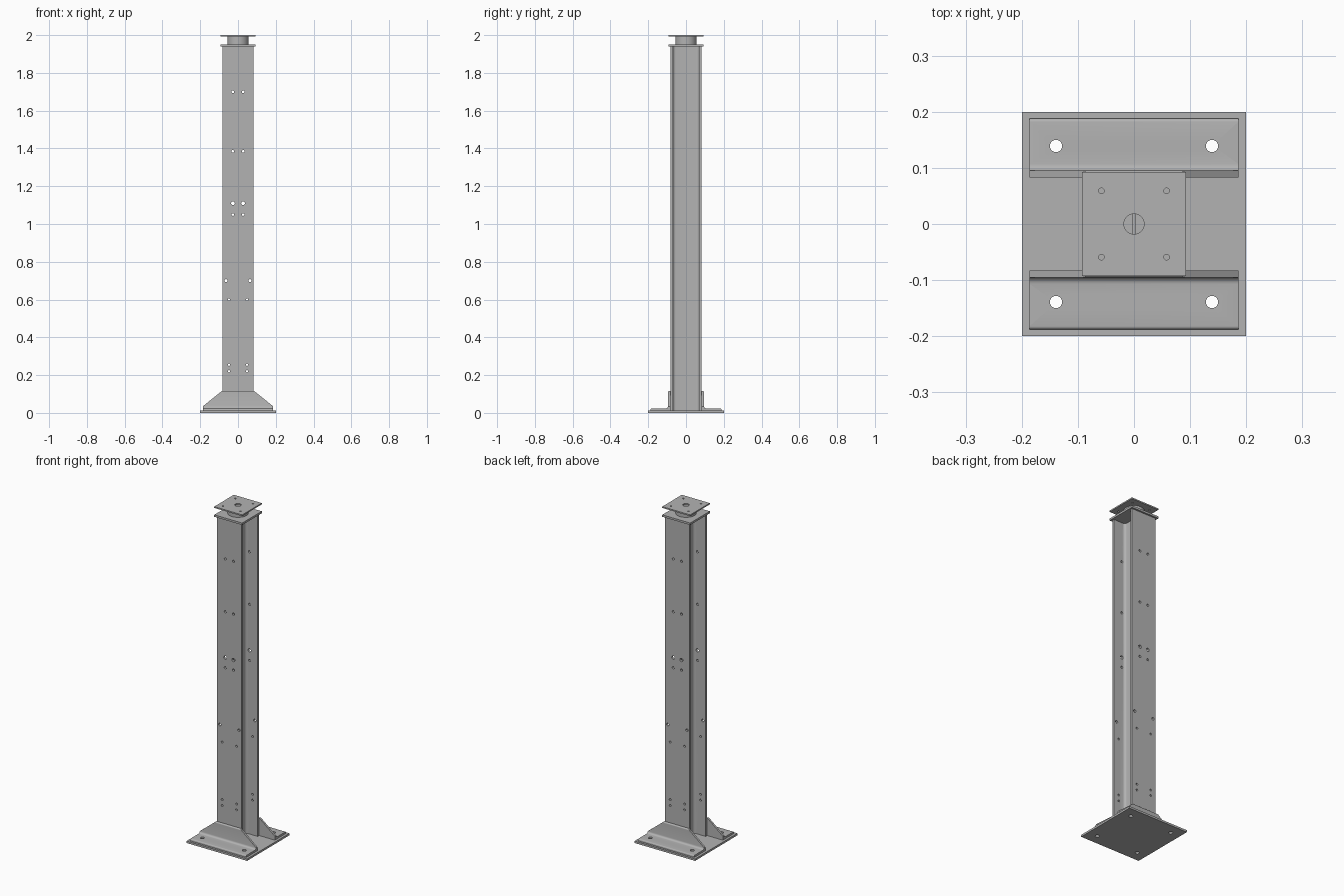
import bpy
import bmesh
from math import cos, sin, pi, radians
from mathutils import Matrix, Vector

cube = bpy.data.objects.get("Cube")
if cube:
    bpy.data.objects.remove(cube, do_unlink=True)

steel = bpy.data.materials.new("steel grey")
steel.use_nodes = True
GREY = (0.45, 0.45, 0.45, 1)
steel.diffuse_color = GREY
steel.node_tree.nodes["Principled BSDF"].inputs["Base Color"].default_value = GREY


def finish(name, bm, smooth=True):
    bmesh.ops.recalc_face_normals(bm, faces=bm.faces)
    mesh = bpy.data.meshes.new(name)
    bm.to_mesh(mesh)
    bm.free()
    mesh.materials.append(steel)
    obj = bpy.data.objects.new(name, mesh)
    bpy.context.collection.objects.link(obj)
    if smooth:
        shade(obj)
    return obj


def shade(obj):
    bpy.ops.object.select_all(action="DESELECT")
    obj.select_set(True)
    bpy.context.view_layer.objects.active = obj
    bpy.ops.object.shade_smooth_by_angle(angle=radians(30))


def extrude(points, along):
    """Prism from a closed outline of 3D points."""
    bm = bmesh.new()
    face = bm.faces.new([bm.verts.new(p) for p in points])
    out = bmesh.ops.extrude_face_region(bm, geom=[face])
    verts = [g for g in out["geom"] if isinstance(g, bmesh.types.BMVert)]
    bmesh.ops.translate(bm, verts=verts, vec=along)
    return bm


def plate(name, half, z0, z1):
    corners = [(-half, -half, z0), (half, -half, z0), (half, half, z0), (-half, half, z0)]
    return finish(name, extrude(corners, (0, 0, z1 - z0)), smooth=False)


def arc(cx, cy, r, start, end, steps=6):
    angles = [radians(start + (end - start) * i / steps) for i in range(steps + 1)]
    return [(cx + r * cos(a), cy + r * sin(a)) for a in angles]


def drill(obj, holes, axis="Z"):
    """Cut round holes given as (centre, radius) right through the part."""
    bm = bmesh.new()
    turn = Matrix.Rotation(pi / 2, 4, "X") if axis == "Y" else Matrix()
    for centre, r in holes:
        bmesh.ops.create_cone(bm, cap_ends=True, segments=24, radius1=r, radius2=r,
                              depth=0.4, matrix=Matrix.Translation(centre) @ turn)
    cutter = finish("hole_cutter", bm, smooth=False)
    cutter.hide_render = True
    mod = obj.modifiers.new("holes", "BOOLEAN")
    mod.operation, mod.solver, mod.object = "DIFFERENCE", "EXACT", cutter
    bpy.context.view_layer.objects.active = obj
    bpy.ops.object.modifier_apply(modifier=mod.name)
    bpy.data.objects.remove(cutter, do_unlink=True)
    shade(obj)


SIGNS = [(sx, sy) for sx in (-1, 1) for sy in (-1, 1)]
BASE = 0.012
HEAD = 1.939

# H-section column with root fillets
HALF, FLANGE, WEB, ROOT = 0.082, 0.013, 0.004, 0.015
inner = HALF - FLANGE
quarter = arc(WEB + ROOT, inner - ROOT, ROOT, 180, 90) + [(HALF, inner), (HALF, HALF)]
outline = quarter + [(-x, y) for x, y in reversed(quarter)]
outline += [(-x, -y) for x, y in outline]
column = finish("column", extrude([(x, y, BASE) for x, y in outline], (0, 0, HEAD - BASE)))

# Pairs of bolt holes through both flanges: offset, height, radius
rows = [(0.027, 1.70, 0.007), (0.027, 1.385, 0.007), (0.027, 1.11, 0.010),
        (0.027, 1.05, 0.007), (0.063, 0.70, 0.008), (0.048, 0.60, 0.006),
        (0.048, 0.255, 0.006), (0.048, 0.22, 0.006)]
drill(column, [((s * x, 0, z), r) for x, z, r in rows for s in (-1, 1)], "Y")

# Base plate
anchors = [((sx * 0.139, sy * 0.139, 0), 0.011) for sx, sy in SIGNS]
base = plate("base_plate", 0.2, 0, BASE)
drill(base, anchors)

# Rolled angle brackets with sloping upper corners
LEG, THICK, LENGTH = 0.105, 0.012, 0.186
section = [(0, 0), (LEG, 0)]
section += arc(LEG - 0.006, THICK - 0.006, 0.006, 0, 90)
section += arc(THICK * 2, THICK * 2, THICK, 270, 180)
section += arc(THICK - 0.006, LEG - 0.006, 0.006, 0, 90) + [(0, LEG)]
for name, side in (("front_bracket", -1), ("back_bracket", 1)):
    pts = [(-LENGTH, side * (HALF + 0.001 + d), BASE + h) for d, h in section]
    bm = extrude(pts, (2 * LENGTH, 0, 0))
    for s in (-1, 1):
        bmesh.ops.bisect_plane(bm, geom=bm.verts[:] + bm.edges[:] + bm.faces[:],
                               plane_co=(s * 0.084, 0, BASE + LEG),
                               plane_no=Vector((s * 0.082, 0, 0.102)), clear_outer=True)
        bmesh.ops.holes_fill(bm, edges=[e for e in bm.edges if e.is_boundary], sides=0)
    bracket = finish(name, bm)
    drill(bracket, [h for h in anchors if h[0][1] * side > 0])

# Head: cap plate, short tube and bolted top plate
bore = ((0, 0, 1.95), 0.018)
cap = plate("cap_plate", 0.0925, HEAD, 1.951)
drill(cap, [bore])

bm = bmesh.new()
bmesh.ops.create_cone(bm, cap_ends=True, segments=48, radius1=0.056, radius2=0.056,
                      depth=0.041, matrix=Matrix.Translation((0, 0, 1.9715)))
tube = finish("head_tube", bm)
drill(tube, [((0, 0, 1.97), 0.046)])

top = plate("top_plate", 0.0925, 1.992, 2.0)
drill(top, [bore] + [((sx * 0.058, sy * 0.059, 2), 0.005) for sx, sy in SIGNS])
